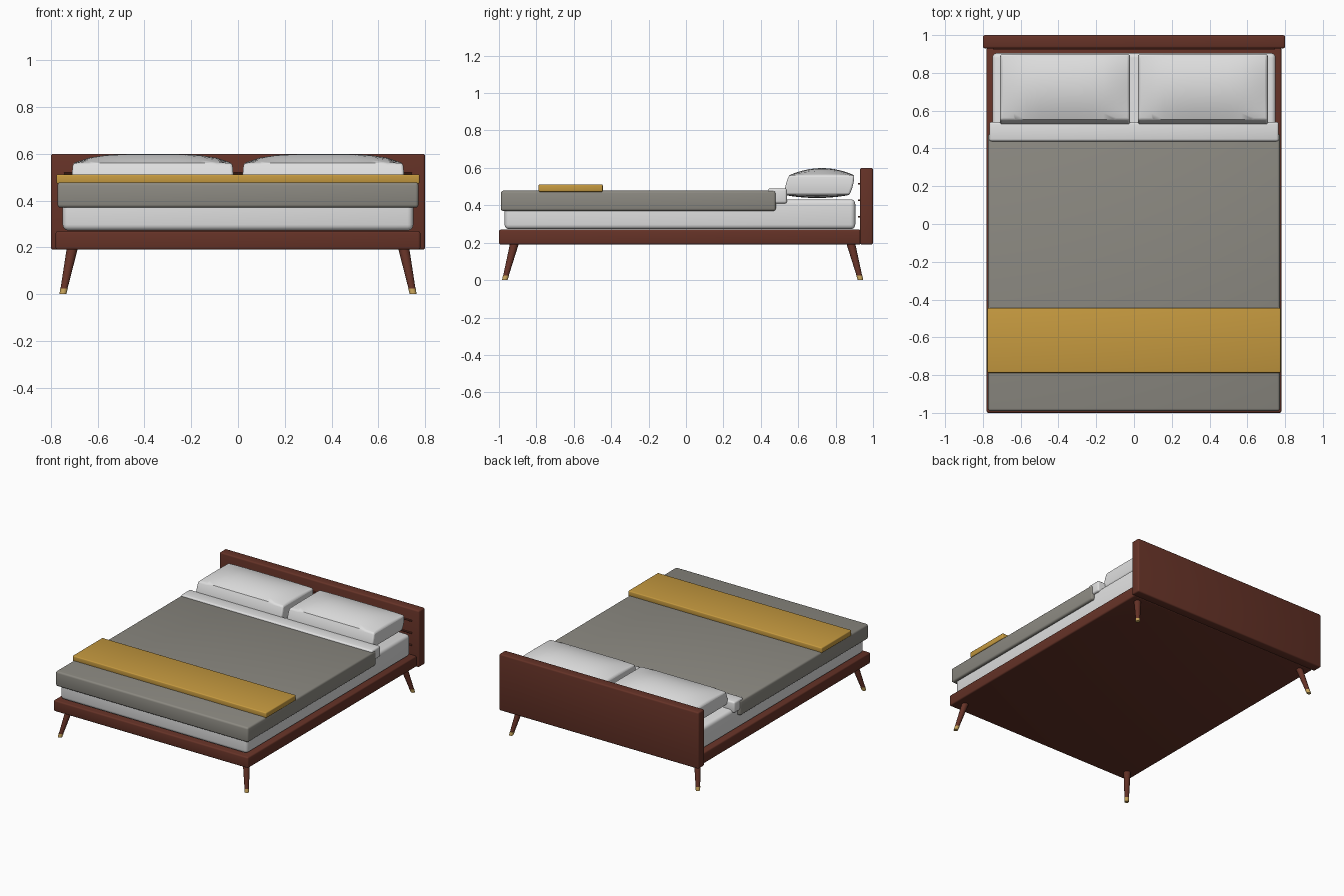
import bpy, bmesh
from mathutils import Vector

if "Cube" in bpy.data.objects:
    bpy.data.objects.remove(bpy.data.objects["Cube"], do_unlink=True)


def material(name, r, g, b):
    m = bpy.data.materials.new(name)
    m.use_nodes = True
    m.diffuse_color = (r, g, b, 1)
    m.node_tree.nodes["Principled BSDF"].inputs["Base Color"].default_value = (r, g, b, 1)
    return m


wood = material("reddish wood", 0.13, 0.032, 0.02)
linen = material("white linen", 0.74, 0.74, 0.74)
grey = material("warm grey fabric", 0.26, 0.25, 0.22)
gold = material("mustard fabric", 0.56, 0.32, 0.05)
brass = material("brass", 0.56, 0.36, 0.1)


def finish(bm, name, mat):
    mesh = bpy.data.meshes.new(name)
    bm.to_mesh(mesh)
    bm.free()
    mesh.materials.append(mat)
    ob = bpy.data.objects.new(name, mesh)
    bpy.context.collection.objects.link(ob)
    return ob


def smooth(ob, angle=0.6):
    bpy.ops.object.select_all(action='DESELECT')
    ob.select_set(True)
    bpy.context.view_layer.objects.active = ob
    bpy.ops.object.shade_smooth_by_angle(angle=angle)


def block(name, mat, xs, ys, zs, bevel=0.01, segments=3):
    """Rounded box from its extents on each axis."""
    bm = bmesh.new()
    bmesh.ops.create_cube(bm, size=1)
    for v in bm.verts:
        v.co = Vector([lo + (c + 0.5) * (hi - lo) for c, (lo, hi) in zip(v.co, (xs, ys, zs))])
    bmesh.ops.bevel(bm, geom=bm.edges[:], offset=bevel, segments=segments,
                    profile=0.5, affect='EDGES')
    ob = finish(bm, name, mat)
    smooth(ob)
    return ob


def rod(name, mat, a, b, ra, rb, sides=16):
    """Tapered rod with level ends, from a down to b."""
    bm = bmesh.new()
    bmesh.ops.create_cone(bm, cap_ends=True, segments=sides, radius1=rb, radius2=ra, depth=1)
    for v in bm.verts:
        v.co = Vector((v.co.x, v.co.y, 0)) + Vector(b).lerp(Vector(a), v.co.z + 0.5)
    smooth(finish(bm, name, mat))


def pillow(name, x0, x1):
    """Box with a domed top, leaning a little towards the headboard."""
    bm = bmesh.new()
    bmesh.ops.create_cube(bm, size=2)
    bmesh.ops.subdivide_edges(bm, edges=bm.edges[:], cuts=9, use_grid_fill=True)
    for v in bm.verts:
        u, w, h = v.co
        dome = (1 - u ** 4) * (1 - w * w)
        z = 0.508 + 0.053 * h + (0.038 * dome if h > 0 else 0.016 * dome) * h
        side = 1 - 0.035 * h * h
        v.co = ((x0 + x1) / 2 + u * (x1 - x0) / 2 * (1 - 0.015 * h * h),
                0.713 + 0.013 * h + 0.18 * w * side, z)
    ob = finish(bm, name, linen)
    # round the outer rim
    mod = ob.modifiers.new("rim", 'BEVEL')
    mod.width, mod.segments, mod.angle_limit = 0.016, 3, 0.9
    smooth(ob, 0.7)


# Bed frame and headboard with thin rails on its face
block("bed_frame", wood, (-0.78, 0.78), (-1, 0.935), (0.19, 0.27))
block("headboard", wood, (-0.8, 0.8), (0.93, 1), (0.19, 0.6))
for i in range(3):
    z = 0.34 + i * 0.088
    block(f"headboard_rail_{i + 1}", wood, (-0.745, 0.745), (0.92, 0.935),
          (z - 0.004, z + 0.004), 0.001, 1)

# Splayed legs with brass feet
for x, side in ((-1, "right"), (1, "left")):
    for y, end in ((-1, "front"), (1, "back")):
        off = -0.016 if y < 0 else -0.02
        top = Vector((x * 0.708, y * 0.9 + off, 0.2))
        foot = Vector((x * 0.749, y * 0.953 + off, 0))
        joint = foot.lerp(top, 0.125)
        rod(f"{end}_{side}_leg", wood, top, joint, 0.024, 0.015)
        rod(f"{end}_{side}_foot", brass, joint, foot, 0.0165, 0.0145)

# Bedding
block("mattress", linen, (-0.75, 0.75), (-0.97, 0.905), (0.272, 0.432), 0.025, 4)
block("duvet", grey, (-0.772, 0.772), (-0.99, 0.48), (0.37, 0.478), 0.013)
block("sheet_fold", linen, (-0.766, 0.766), (0.438, 0.54), (0.41, 0.49), 0.012)
block("throw_blanket", gold, (-0.777, 0.777), (-0.788, -0.445), (0.472, 0.512), 0.007)
pillow("left_pillow", 0.02, 0.71)
pillow("right_pillow", -0.71, -0.02)
